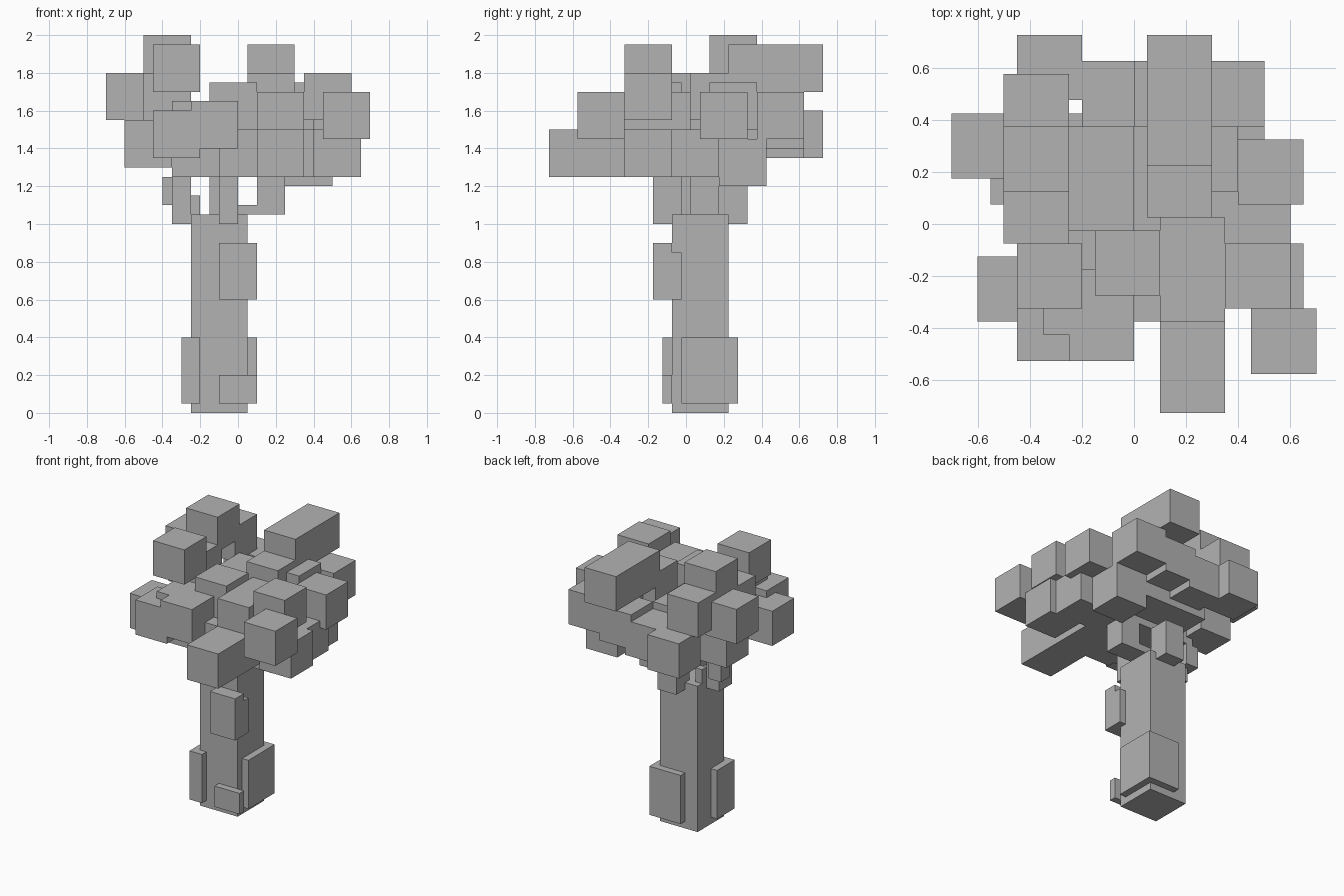
import bpy
import bmesh
from mathutils import Matrix, Vector

# Everything snaps to a small block grid; depth sits half a block off centre
UNIT = 0.05
OFFSET = Vector((0, UNIT / 2, 0))
LEAF_BLOCK = (5, 5, 5)

default_cube = bpy.data.objects.get("Cube")
if default_cube:
    bpy.data.objects.remove(default_cube, do_unlink=True)

grey = bpy.data.materials.new("plain grey")
grey.use_nodes = True
grey_colour = (0.45, 0.45, 0.45, 1)
grey.diffuse_color = grey_colour
grey.node_tree.nodes["Principled BSDF"].inputs["Base Color"].default_value = grey_colour


def add_block(mesh_builder, corner, size):
    """Add one box from its lowest corner and its size, in grid units."""
    corner, size = Vector(corner), Vector(size)
    centre = (corner + size / 2) * UNIT + OFFSET
    matrix = Matrix.Translation(centre) @ Matrix.Diagonal((size * UNIT).to_4d())
    matrix[3][3] = 1
    bmesh.ops.create_cube(mesh_builder, size=1, matrix=matrix)


def build_part(name, blocks):
    """Make one flat-shaded object from a list of (corner, size) boxes."""
    mesh_builder = bmesh.new()
    for corner, size in blocks:
        add_block(mesh_builder, corner, size)
    mesh = bpy.data.meshes.new(name)
    mesh_builder.to_mesh(mesh)
    mesh_builder.free()
    mesh.materials.append(grey)
    part = bpy.data.objects.new(name, mesh)
    bpy.context.collection.objects.link(part)
    return part


def build_leaves(name, corners):
    """Make a cluster of equal leaf cubes."""
    return build_part(name, [(corner, LEAF_BLOCK) for corner in corners])


# Trunk with raised bark slabs
build_part("trunk", [((-5, -2, 0), (6, 6, 21))])
build_part("bark_slab_back_left", [((-3, -1, 1), (5, 6, 7))])
build_part("bark_slab_front_right", [((-6, -3, 1), (2, 4, 7))])
build_part("bark_slab_front_low", [((-2, -3, 1), (4, 1, 3))])
build_part("bark_slab_front_high", [
    ((-2, -4, 12), (4, 2, 6)),
    ((1, -2, 12), (1, 1, 5)),
])

# Short branches joining the trunk to the leaves
build_part("branch_front", [((-2, -4, 20), (2, 3, 5))])
build_part("branch_back", [((-3, 3, 20), (3, 3, 5))])
build_part("branch_left", [
    ((0, 0, 21), (3, 3, 1)),
    ((2, 0, 21), (3, 3, 4)),
])
build_part("branch_right", [
    ((-7, -1, 20), (3, 3, 1)),
    ((-7, -1, 20), (2, 3, 5)),
    ((-8, 1, 22), (2, 2, 3)),
    ((-5, 2, 21), (1, 1, 2)),
])

# Long blocks forming the heart of the canopy
build_part("canopy_core", [((-7, -2, 25), (14, 5, 5))])
build_part("canopy_core_back", [((-5, 3, 26), (10, 5, 4))])
build_part("canopy_beam_front", [((2, -15, 25), (5, 13, 5))])
build_part("canopy_beam_middle", [((2, -8, 29), (5, 8, 5))])
build_part("canopy_beam_rear", [((-5, -1, 28), (5, 8, 5))])
build_part("canopy_beam_top", [((1, 4, 34), (5, 10, 5))])

# Leaf cubes around the underside
build_leaves("leaves_low", [
    (-2, -8, 25), (-7, -7, 25), (8, -7, 25), (7, -2, 25), (5, 3, 24),
])

# Leaf cubes around the front
build_leaves("leaves_front", [
    (-9, -11, 27), (-5, -11, 28), (-7, -9, 28), (-12, -8, 26),
    (9, -12, 29), (7, -7, 31), (-3, -6, 30),
])

# Leaf cubes around the back
build_leaves("leaves_back", [
    (-9, 9, 27), (-4, 7, 27), (0, 7, 28), (5, 7, 29), (-10, 6, 32),
])

# Leaf cubes on the sides and the crown
build_leaves("leaves_left", [(8, 1, 29), (3, 2, 30), (1, 0, 31)])
build_leaves("leaves_right", [(-11, 1, 26), (-14, 3, 31), (-10, -2, 31)])
build_leaves("leaves_crown", [(-9, -7, 34), (-10, 2, 35)])
